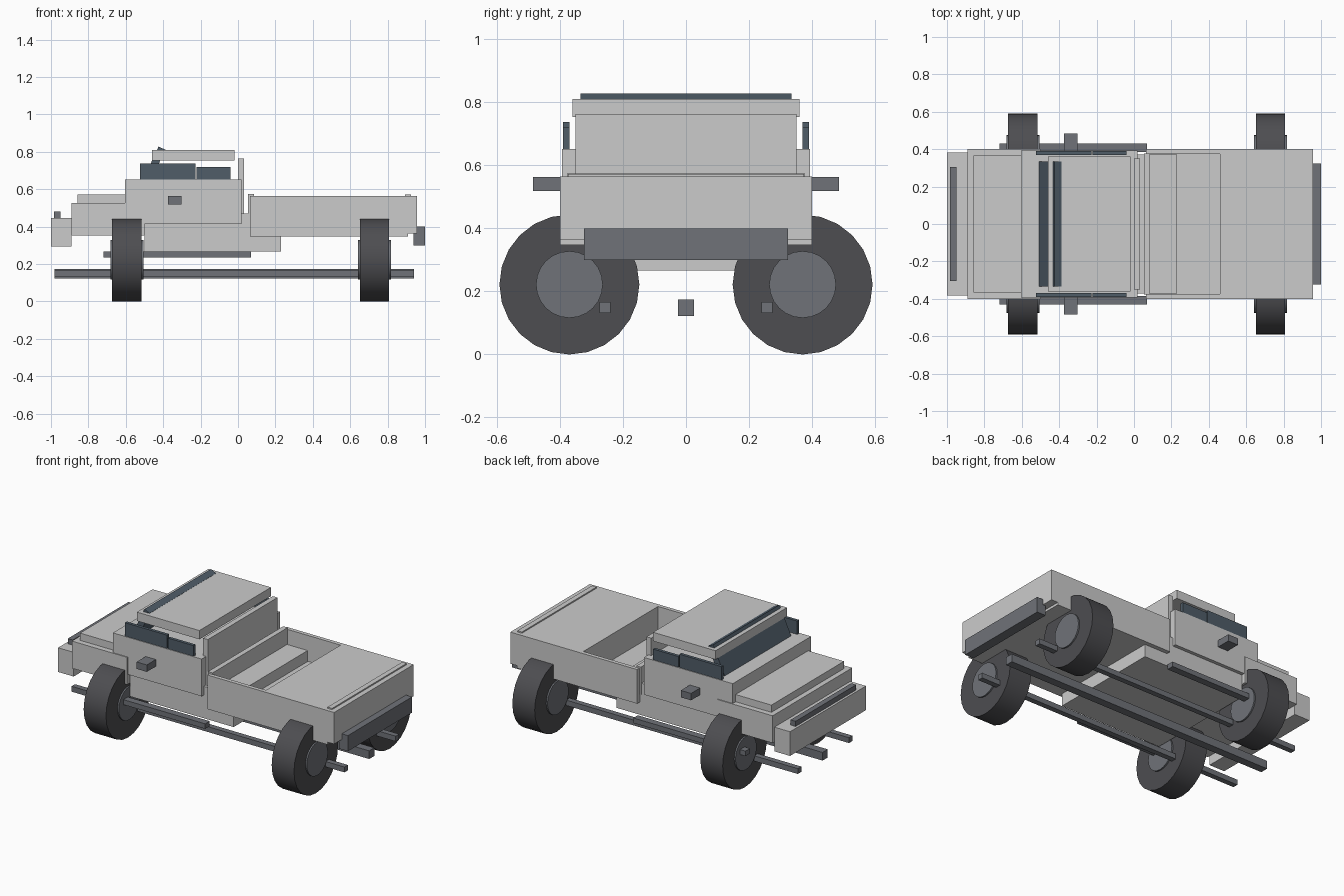
import bpy
import math

if "Cube" in bpy.data.objects:
    bpy.data.objects.remove(bpy.data.objects["Cube"])


def material(name, rgb):
    m = bpy.data.materials.new(name)
    m.diffuse_color = (*rgb, 1)
    m.use_nodes = True
    m.node_tree.nodes["Principled BSDF"].inputs["Base Color"].default_value = m.diffuse_color
    return m


RUBBER = material("rubber", (0.075, 0.075, 0.082))
TRIM = material("trim", (0.16, 0.17, 0.19))
GLASS = material("glass", (0.08, 0.11, 0.14))


def box(name, x, y, z, mat=None):
    """Box from (min, max) ranges; a single y value means symmetric about y = 0."""
    if not isinstance(y, tuple):
        y = (-y, y)
    bpy.ops.mesh.primitive_cube_add(size=1, location=[(a + b) / 2 for a, b in (x, y, z)])
    ob = bpy.context.object
    ob.name = name
    ob.scale = [b - a for a, b in (x, y, z)]
    bpy.ops.object.transform_apply(location=False, rotation=False, scale=True)
    if mat:
        ob.data.materials.append(mat)
    return ob


def pair(name, x, y, z, mat=None):
    """The same box on both sides of the truck."""
    box("left_" + name, x, y, z, mat)
    box("right_" + name, x, (-y[1], -y[0]), z, mat)


def disc(name, x, y, radius, width, mat):
    bpy.ops.mesh.primitive_cylinder_add(vertices=24, radius=radius, depth=width,
                                        location=(x, y, 0.222),
                                        rotation=(0, math.pi / 2, 0))
    ob = bpy.context.object
    ob.name = name
    ob.data.materials.append(mat)
    bpy.ops.object.shade_smooth_by_angle(angle=math.radians(30))


# Front end
box("front_bumper", (-1.0, -0.89), 0.382, (0.293, 0.447))
box("front_bar", (-0.985, -0.95), 0.305, (0.44, 0.48), TRIM)
box("hood_base", (-0.89, -0.5), 0.4, (0.353, 0.526))
box("hood_top", (-0.857, -0.58), 0.365, (0.52, 0.572))

# Cab
box("underbody", (-0.5, 0.23), 0.372, (0.267, 0.47))
box("cab_body", (-0.605, 0.02), 0.394, (0.415, 0.652))
box("cab_rear_wall", (0.0, 0.033), 0.35, (0.47, 0.763))
box("roof", (-0.46, -0.02), 0.36, (0.754, 0.81))
pair("front_window", (-0.524, -0.227), (0.37, 0.39), (0.64, 0.737), GLASS)
pair("rear_window", (-0.221, -0.04), (0.37, 0.39), (0.64, 0.72), GLASS)
pair("mirror", (-0.375, -0.303), (0.38, 0.485), (0.519, 0.563), TRIM)
pair("side_step", (-0.72, 0.07), (0.385, 0.43), (0.235, 0.267), TRIM)

# Raked windshield, its top edge poking through the roof
shield = box("windshield", (-0.02, 0.02), 0.334, (-0.11, 0.11), GLASS)
shield.rotation_euler = (0, math.radians(25), 0)
shield.location = (-0.453, 0, 0.72)

# Bed with an open front well and a closed rear deck
box("bed_floor", (0.064, 0.909), 0.4, (0.348, 0.40))
pair("bed_side", (0.064, 0.46), (0.375, 0.4), (0.364, 0.565))
box("bed_front_wall", (0.053, 0.085), 0.378, (0.40, 0.575))
box("bed_rear_deck", (0.46, 0.957), 0.4, (0.364, 0.565))
box("tailgate_rail", (0.893, 0.925), 0.375, (0.55, 0.573))
box("rear_bumper", (0.937, 1.0), 0.323, (0.30, 0.40), TRIM)

# Chassis rails
box("center_rail", (-0.98, 0.942), 0.026, (0.122, 0.174), TRIM)
pair("chassis_rail", (-0.98, 0.942), (0.24, 0.275), (0.132, 0.166), TRIM)

# Wheels, whose discs face along the length of the truck
for end, x in (("front", -0.594), ("rear", 0.73)):
    for side, y in (("left", 0.37), ("right", -0.37)):
        disc(f"{end}_{side}_tire", x, y, 0.222, 0.157, RUBBER)
        disc(f"{end}_{side}_hub", x, y, 0.106, 0.176, TRIM)
